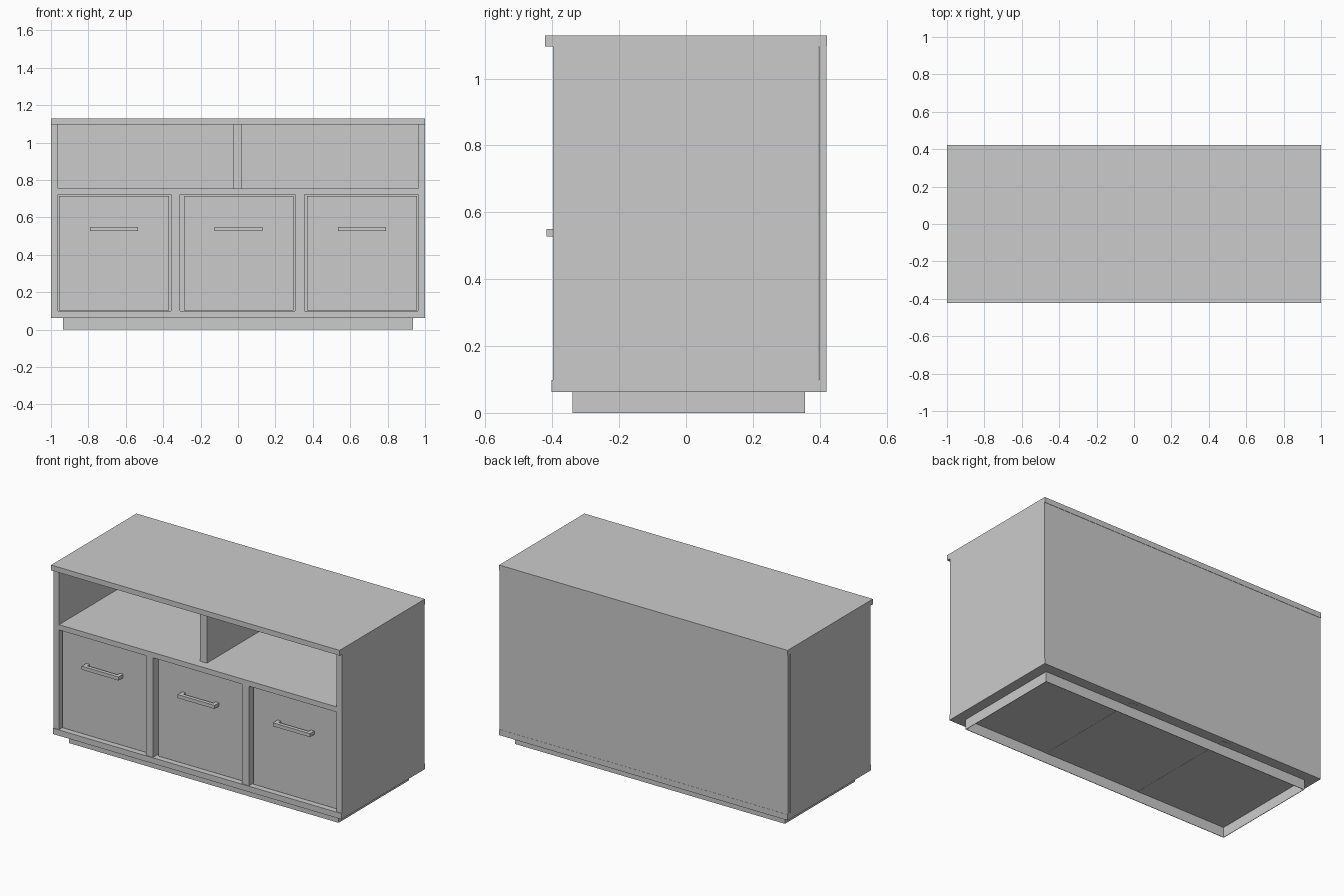
import bpy, bmesh

if "Cube" in bpy.data.objects:
    bpy.data.objects.remove(bpy.data.objects["Cube"])


def boxes(name, parts):
    """One object made of boxes given as (x0, x1, y0, y1, z0, z1)."""
    bm = bmesh.new()
    for x0, x1, y0, y1, z0, z1 in parts:
        vs = bmesh.ops.create_cube(bm, size=1)["verts"]
        for v in vs:
            v.co.x = x1 if v.co.x > 0 else x0
            v.co.y = y1 if v.co.y > 0 else y0
            v.co.z = z1 if v.co.z > 0 else z0
    mesh = bpy.data.meshes.new(name)
    bm.to_mesh(mesh)
    bm.free()
    obj = bpy.data.objects.new(name, mesh)
    bpy.context.collection.objects.link(obj)
    return obj


FRONT, BACK = -0.398, 0.396
BASE, FLOOR, CEIL, TOP = 0.063, 0.099, 1.096, 1.129

# carcass boards
boxes("top_board", [(-1, 1, -0.422, 0.422, CEIL, TOP)])
boxes("bottom_board", [(-1, 1, -0.403, 0.421, BASE, FLOOR)])
boxes("back_panel", [(-1, 1, 0.398, 0.42, FLOOR, CEIL)])
for side, x0, x1 in (("left", -1, -0.962), ("right", 0.962, 1)):
    boxes(side + "_side_panel", [(x0, x1, FRONT, BACK, FLOOR, CEIL)])
boxes("middle_shelf", [(-0.962, 0.962, FRONT, BACK, 0.723, 0.756)])
boxes("upper_divider", [(-0.025, 0.022, -0.34, BACK, 0.756, CEIL)])

# lower dividers run through the floor and show as seams underneath
for side, x0, x1 in (("left", -0.358, -0.31), ("right", 0.306, 0.355)):
    boxes(side + "_lower_divider", [(x0, x1, FRONT, BACK, BASE - 0.001, 0.723)])

# recessed doors, each with a bar handle on two posts
DOOR_Y = -0.373
for pos, x0, x1, hx in (("left", -0.957, -0.369, -0.663),
                        ("middle", -0.29, 0.298, 0.002),
                        ("right", 0.369, 0.957, 0.663)):
    boxes(pos + "_door", [(x0, x1, DOOR_Y, DOOR_Y + 0.025, 0.103, 0.715)])
    a, b, z0, z1 = hx - 0.128, hx + 0.128, 0.528, 0.55
    boxes(pos + "_handle", [(a, b, -0.418, -0.395, z0, z1),
                            (a, a + 0.024, -0.395, DOOR_Y, z0, z1),
                            (b - 0.024, b, -0.395, DOOR_Y, z0, z1)])

# plinth: thin open skirt under the bottom board
X, Y0, Y1, T = 0.935, -0.34, 0.356, 0.003
boxes("plinth", [(-X, X, Y0, Y0 + T, 0, BASE),
                 (-X, X, Y1 - T, Y1, 0, BASE),
                 (-X, -X + T, Y0 + T, Y1 - T, 0, BASE),
                 (X - T, X, Y0 + T, Y1 - T, 0, BASE)])
